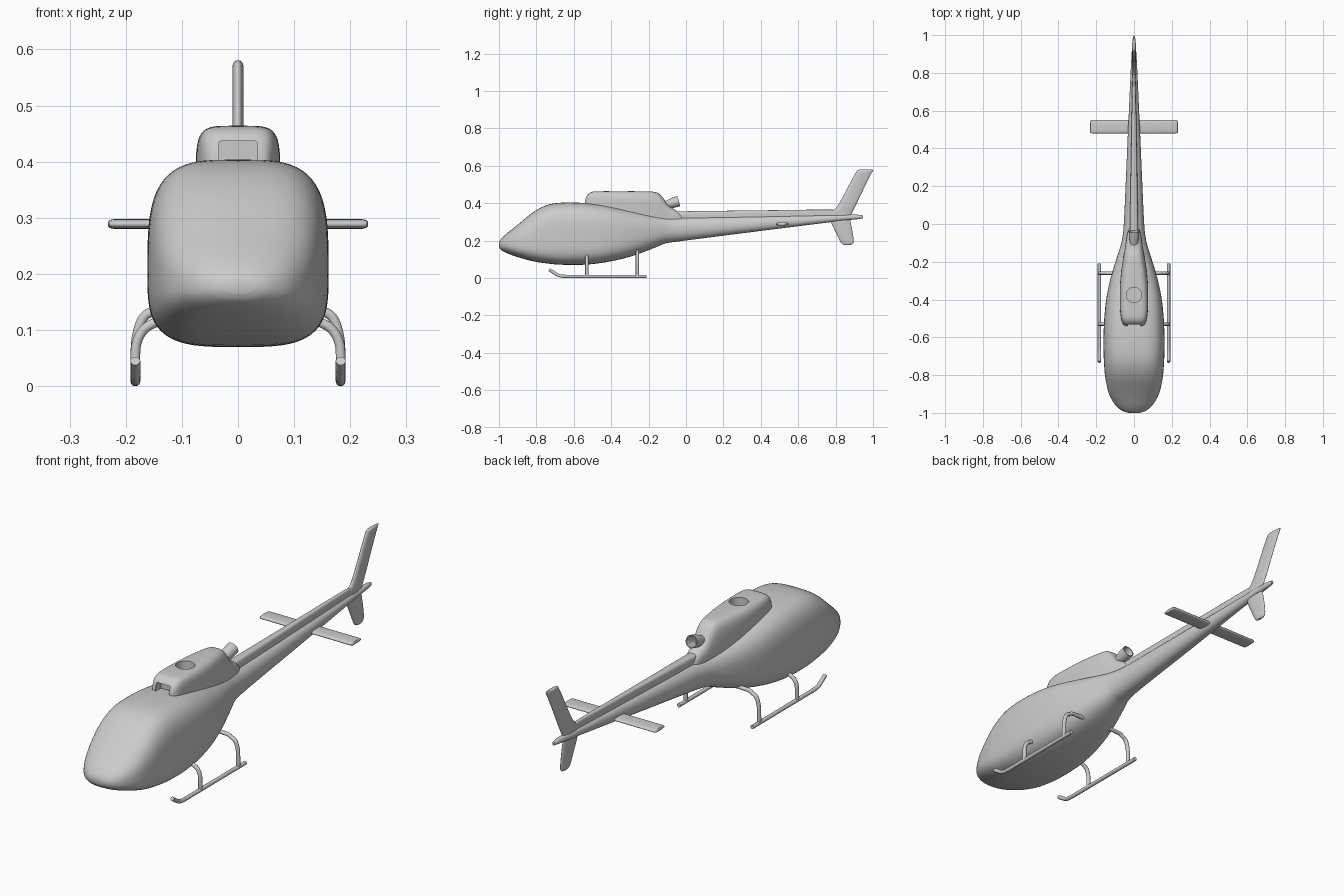
import bpy, bmesh, math
from mathutils import Vector

if "Cube" in bpy.data.objects:
    bpy.data.objects.remove(bpy.data.objects["Cube"])


def spline(keys, steps):
    # Catmull-Rom interpolation through the key rows
    if steps == 1:
        return keys
    out = []
    for i in range(len(keys) - 1):
        a, b = keys[max(i - 1, 0)], keys[i]
        c, d = keys[i + 1], keys[min(i + 2, len(keys) - 1)]
        for s in range(steps):
            t = s / steps
            out.append([0.5 * (2 * q + (r - p) * t + (2 * p - 5 * q + 4 * r - e) * t * t
                               + (3 * q - p - 3 * r + e) * t ** 3)
                        for p, q, r, e in zip(a, b, c, d)])
    out.append(keys[-1])
    return out


def finish(ob, angle=40):
    bpy.ops.object.select_all(action='DESELECT')
    ob.select_set(True)
    bpy.context.view_layer.objects.active = ob
    bpy.ops.object.shade_smooth_by_angle(angle=math.radians(angle))


def loft(name, keys, steps=4, sides=48, place=lambda u, p, v: (u, p, v), angle=40):
    # key row: position, half width, level of widest point, top, bottom, superellipse power
    bm = bmesh.new()
    rings = []
    for p, w, mid, top, bot, n in spline(keys, steps):
        ring = []
        for k in range(sides):
            a = 2 * math.pi * k / sides
            c, s = math.cos(a), math.sin(a)
            u = w * math.copysign(abs(c) ** (2 / n), c)
            h = top - mid if s > 0 else mid - bot
            v = mid + h * math.copysign(abs(s) ** (2 / n), s)
            ring.append(bm.verts.new(place(u, p, v)))
        rings.append(ring)
    for r, q in zip(rings, rings[1:]):
        for k in range(sides):
            j = (k + 1) % sides
            bm.faces.new((r[k], r[j], q[j], q[k]))
    bm.faces.new(rings[0])
    bm.faces.new(rings[-1])
    bmesh.ops.recalc_face_normals(bm, faces=bm.faces)
    me = bpy.data.meshes.new(name)
    bm.to_mesh(me)
    bm.free()
    ob = bpy.data.objects.new(name, me)
    bpy.context.collection.objects.link(ob)
    finish(ob, angle)
    return ob


def tube(name, pts, radius, steps=6):
    cu = bpy.data.curves.new(name, 'CURVE')
    cu.dimensions = '3D'
    cu.bevel_depth = radius
    cu.bevel_resolution = 3
    cu.use_fill_caps = True
    path = spline(pts, steps)
    sp = cu.splines.new('POLY')
    sp.points.add(len(path) - 1)
    for q, co in zip(sp.points, path):
        q.co = (*co, 1)
    tmp = bpy.data.objects.new(name + "_path", cu)
    bpy.context.collection.objects.link(tmp)
    bpy.context.view_layer.update()
    me = bpy.data.meshes.new_from_object(tmp.evaluated_get(bpy.context.evaluated_depsgraph_get()))
    bpy.data.objects.remove(tmp)
    ob = bpy.data.objects.new(name, me)
    bpy.context.collection.objects.link(ob)
    finish(ob)
    return ob


def cut(ob, cutter):
    cutter.hide_render = True
    m = ob.modifiers.new("cut", 'BOOLEAN')
    m.operation = 'DIFFERENCE'
    m.solver = 'EXACT'
    m.object = cutter
    bpy.context.view_layer.objects.active = ob
    bpy.ops.object.modifier_apply(modifier=m.name)
    bpy.data.objects.remove(cutter)
    finish(ob)


# Cabin body
loft("fuselage", [
    (-1.0, .03, .178, .19, .166, 2.2), (-.99, .06, .178, .208, .151, 2.3),
    (-.96, .098, .178, .237, .134, 2.5), (-.9, .132, .18, .285, .112, 2.8),
    (-.82, .151, .188, .35, .09, 3.2), (-.75, .158, .195, .388, .079, 3.4),
    (-.68, .161, .2, .402, .072, 3.5), (-.58, .161, .205, .403, .07, 3.5),
    (-.48, .156, .21, .396, .077, 3.4), (-.38, .144, .22, .38, .094, 3.2),
    (-.28, .122, .23, .36, .12, 2.9), (-.18, .092, .245, .34, .157, 2.6),
    (-.1, .067, .258, .328, .188, 2.3), (-.03, .056, .262, .325, .198, 2.2)], sides=64)

# Tail boom and its shaft cover
loft("tail_boom", [
    (-.1, .066, .257, .328, .188, 2.3), (0, .054, .263, .325, .201, 2.2),
    (.4, .036, .29, .33, .252, 2.2), (.8, .018, .32, .338, .302, 2),
    (.91, .012, .326, .339, .314, 2), (.945, .006, .326, .334, .319, 2)])
loft("shaft_cover", [
    (-.08, .024, .32, .355, .29, 4), (0, .022, .32, .357, .29, 4),
    (.4, .015, .33, .362, .3, 4), (.77, .009, .33, .366, .32, 4),
    (.8, .006, .33, .358, .32, 4)], sides=32)

# Engine cowling with front intake and roof opening
cowl = loft("engine_cowling", [
    (-.54, .044, .37, .412, .32, 4), (-.532, .056, .37, .437, .31, 4.5),
    (-.505, .067, .37, .46, .3, 5), (-.45, .074, .365, .464, .29, 5),
    (-.35, .075, .355, .464, .27, 4.5), (-.26, .069, .345, .464, .26, 4),
    (-.18, .058, .335, .462, .25, 3.5), (-.145, .052, .33, .452, .25, 3.2),
    (-.12, .047, .325, .425, .25, 3), (-.09, .042, .32, .385, .25, 2.8),
    (-.05, .035, .315, .36, .25, 2.6), (-.02, .025, .31, .335, .25, 2.4)])
cut(cowl, loft("intake_cutter", [(-.6, .034, .42, .437, .39, 14),
                                 (-.5, .034, .42, .437, .39, 14)], 1, 40))
cut(cowl, loft("roof_cutter", [(.42, .04, -.376, -.336, -.416, 2),
                               (.5, .04, -.376, -.336, -.416, 2)], 1, 40,
               place=lambda u, p, v: (u, v, p)))

# Hollow exhaust pipe, tilted up to the rear
def pipe_row(y, r):
    return (y, r, 0, r, -r, 2)

pipe = loft("exhaust_pipe", [pipe_row(-.07, .02), pipe_row(.02, .021), pipe_row(.05, .027),
                             pipe_row(.085, .028), pipe_row(.085, .024),
                             pipe_row(.01, .018)], 1, 32)
pipe.location = (0, -.12, .388)
pipe.rotation_euler = (math.radians(16), 0, 0)

# Tail fins, with airfoil sections stacked along z
up = lambda u, p, v: (u, v, p)
loft("upper_fin", [
    (.31, .011, .82, .87, .76, 2), (.35, .011, .82, .888, .775, 2),
    (.385, .011, .845, .906, .81, 2), (.45, .01, .877, .937, .847, 2),
    (.52, .01, .913, .971, .884, 2), (.565, .01, .938, .994, .909, 2),
    (.576, .008, .945, 1.0, .917, 2), (.58, .004, .952, .994, .928, 2)],
    sides=32, place=up)
loft("lower_fin", [
    (.177, .004, .862, .876, .85, 2), (.182, .007, .857, .89, .835, 2),
    (.2, .009, .848, .896, .822, 2), (.25, .01, .83, .89, .798, 2),
    (.3, .01, .81, .88, .775, 2), (.335, .009, .81, .87, .77, 2)],
    sides=32, place=up)

# Horizontal stabilizer, with sections along x
t = .0085
loft("stabilizer", [(s * x, h, .51, .55 - e, .48 + e, 2.6) for s, x, h, e in (
    (-1, .232, .003, .005), (-1, .229, .007, .001), (-1, .222, t, 0), (1, .222, t, 0),
    (1, .229, .007, .001), (1, .232, .003, .005))], 1, 32,
    place=lambda u, p, v: (p, v, .289 + u))

# Landing skids
for side, s in (("left", -1), ("right", 1)):
    tube(side + "_skid", [(s * .183, -.73, .045), (s * .183, -.705, .028),
                          (s * .183, -.68, .014), (s * .183, -.645, .0092),
                          (s * .183, -.58, .009), (s * .183, -.21, .009)], .009)

# Cross tubes joining the skids under the body
for label, y, lift in (("front", -.53, 0), ("rear", -.26, .022)):
    half = [(.183, y, .01), (.183, y, .045), (.181, y, .075 + lift * .5), (.17, y, .098 + lift),
            (.15, y, .112 + lift), (.11, y, .122 + lift)]
    tube(label + "_cross_tube", half + [(-a, b, c) for a, b, c in reversed(half)], .009)
